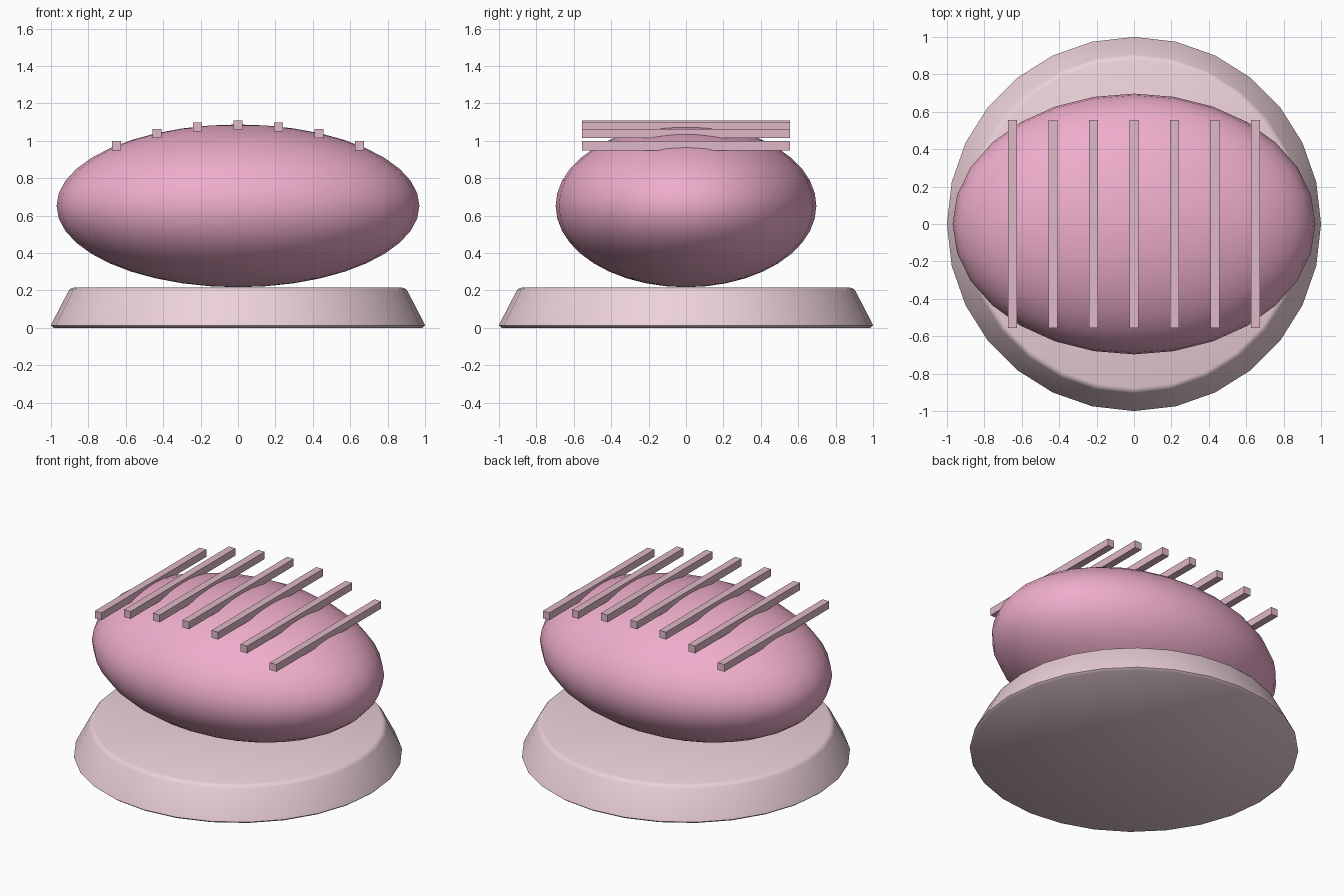
import bpy, bmesh, math

if "Cube" in bpy.data.objects:
    bpy.data.objects.remove(bpy.data.objects["Cube"])

SIDES = 28


def material(name, rgb):
    mat = bpy.data.materials.new(name)
    mat.diffuse_color = (*rgb, 1)
    mat.use_nodes = True
    mat.node_tree.nodes["Principled BSDF"].inputs["Base Color"].default_value = mat.diffuse_color
    return mat


def finish(obj, name, mat, angle=None):
    obj.name = name
    obj.data.materials.append(mat)
    if angle:
        bpy.ops.object.shade_smooth_by_angle(angle=math.radians(angle))
    return obj


def lathe(name, profile, mat):
    bm = bmesh.new()
    rings = [[bm.verts.new((r * math.cos(2 * math.pi * i / SIDES),
                            r * math.sin(2 * math.pi * i / SIDES), z))
              for i in range(SIDES)] for r, z in profile]
    for a, b in zip(rings, rings[1:]):
        for i in range(SIDES):
            j = (i + 1) % SIDES
            bm.faces.new((a[i], a[j], b[j], b[i]))
    bm.faces.new(rings[0][::-1])
    bm.faces.new(rings[-1])
    mesh = bpy.data.meshes.new(name)
    bm.to_mesh(mesh)
    bm.free()
    obj = bpy.data.objects.new(name, mesh)
    bpy.context.collection.objects.link(obj)
    bpy.ops.object.select_all(action='DESELECT')
    bpy.context.view_layer.objects.active = obj
    obj.select_set(True)
    return finish(obj, name, mat, 40)


pink = material("pink", (0.86, 0.42, 0.60))
pale = material("pale_pink", (0.84, 0.64, 0.69))
dusty = material("dusty_pink", (0.74, 0.48, 0.57))

# Tapered round base with softened rim
lathe("base", [(0.985, 0), (1.0, 0.012), (0.995, 0.025), (0.907, 0.195),
               (0.897, 0.208), (0.878, 0.215)], pale)

# Oval body resting on the base
CZ, RX, RY, RZ = 0.652, 0.97, 0.697, 0.435
bpy.ops.mesh.primitive_uv_sphere_add(segments=SIDES, ring_count=20, radius=1,
                                     location=(0, 0, CZ))
body = bpy.context.object
body.scale = (RX, RY, RZ)
bpy.ops.object.transform_apply(location=False, rotation=False, scale=True)
finish(body, "oval_body", pink, 40)

# Row of straight bars following the arch of the body
for i in range(-3, 4):
    x = i * 0.2165
    z = CZ - 0.002 + RZ * math.sqrt(1 - (x / RX) ** 2)
    bpy.ops.mesh.primitive_cube_add(size=1, location=(x, 0, z))
    bar = bpy.context.object
    bar.scale = (0.049, 1.112, 0.049)
    bpy.ops.object.transform_apply(location=False, rotation=False, scale=True)
    finish(bar, f"top_bar_{i + 4}", dusty)
